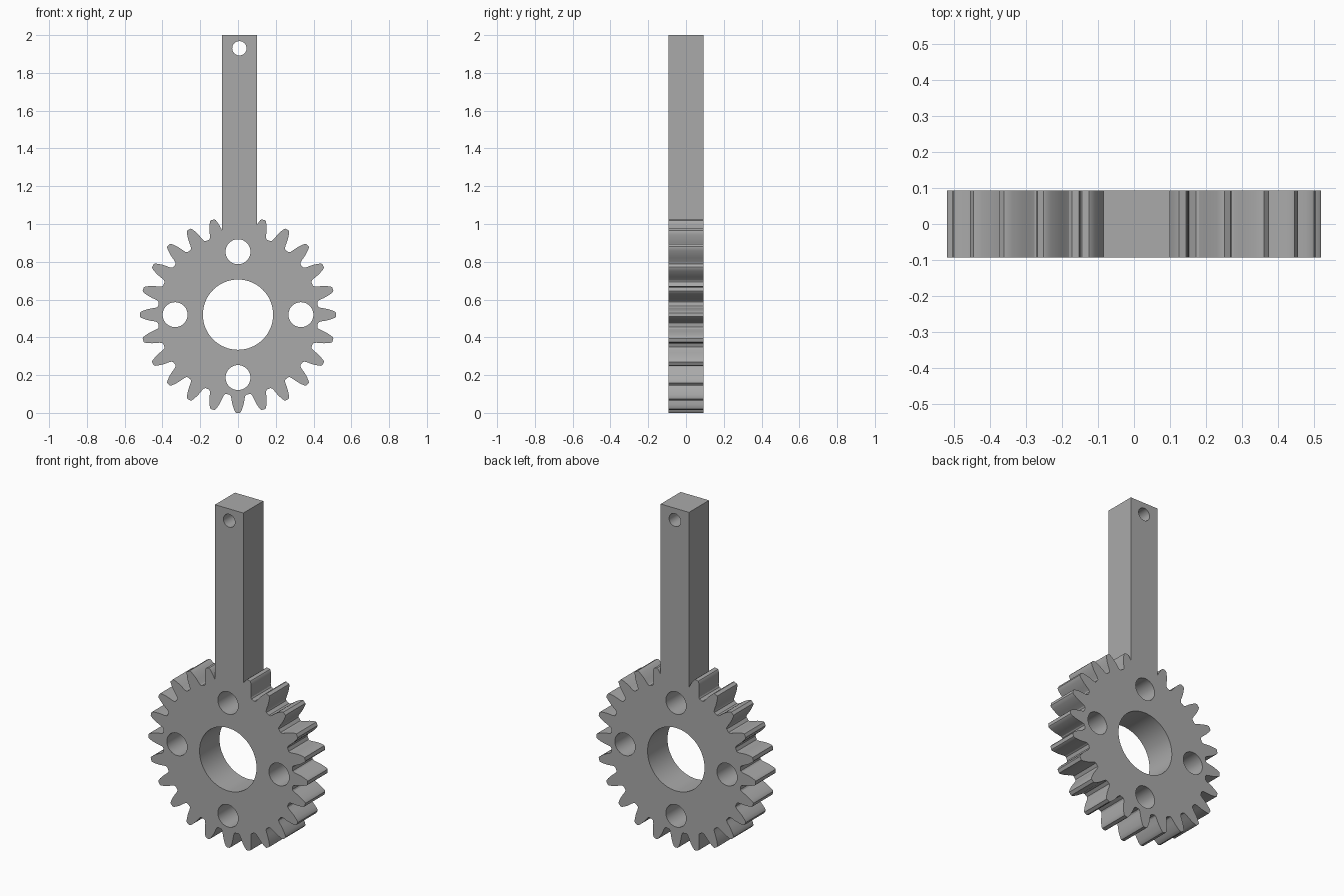
import bpy
import math

cube = bpy.data.objects.get("Cube")
if cube:
    bpy.data.objects.remove(cube)

TEETH = 24
CENTRE_Z = 0.52
HALF_DEPTH = 0.093
BAR_LEFT, BAR_RIGHT, BAR_TOP = -0.085, 0.1, 2.0

# Half of a tooth: (radius, degrees from the tooth centreline)
FLANK = [(0.425, 6.1), (0.431, 5.2), (0.443, 4.6), (0.46, 4.1),
         (0.48, 3.4), (0.5, 2.5), (0.515, 1.7), (0.52, 1.1)]
TOOTH = [(r, -a) for r, a in FLANK] + [(r, a) for r, a in reversed(FLANK)]


def polar(radius, degrees):
    t = math.radians(degrees)
    return radius * math.cos(t), CENTRE_Z + radius * math.sin(t)


def circle(x, z, radius, sides=48):
    steps = [2 * math.pi * i / sides for i in range(sides)]
    return [(x + radius * math.cos(t), z + radius * math.sin(t)) for t in steps]


def height_at(points, x):
    """Height where the outermost gear flank next to the bar reaches x."""
    for (x0, z0), (x1, z1) in zip(points, points[1:]):
        if min(x0, x1) <= x <= max(x0, x1) and x0 != x1 and z0 > CENTRE_Z:
            return z0 + (z1 - z0) * (x - x0) / (x1 - x0)
    return CENTRE_Z


# Gear rim walked anticlockwise from the bar's left edge round to its right edge
rim = [polar(r, 90 + 360 * k / TEETH + a)
       for k in range(TEETH + 1) for r, a in TOOTH]
left_z = height_at(rim, BAR_LEFT)
right_z = height_at(rim[::-1], BAR_RIGHT)
outline = [(x, z) for x, z in rim
           if z < CENTRE_Z or not BAR_LEFT <= x <= BAR_RIGHT]
outline = ([(BAR_LEFT, left_z)] + outline
           + [(BAR_RIGHT, right_z), (BAR_RIGHT, BAR_TOP), (BAR_LEFT, BAR_TOP)])

# Centre bore, four round holes and the hole at the end of the bar
loops = [outline, circle(0, CENTRE_Z, 0.186, 64)]
loops += [circle(*polar(0.333, 90 * k), 0.066) for k in range(4)]
loops.append(circle((BAR_LEFT + BAR_RIGHT) / 2, 1.93, 0.038, 32))

curve = bpy.data.curves.new("gear_with_handle", "CURVE")
curve.dimensions = "2D"
curve.fill_mode = "BOTH"
curve.extrude = HALF_DEPTH
for loop in loops:
    spline = curve.splines.new("POLY")
    spline.points.add(len(loop) - 1)
    for point, (x, z) in zip(spline.points, loop):
        point.co = (x, z, 0, 1)
    spline.use_cyclic_u = True

gear = bpy.data.objects.new("gear_with_handle", curve)
bpy.context.collection.objects.link(gear)
gear.rotation_euler.x = math.pi / 2

# Turn the extruded profile into a mesh
bpy.ops.object.select_all(action="DESELECT")
gear.select_set(True)
bpy.context.view_layer.objects.active = gear
bpy.ops.object.convert(target="MESH")
gear = bpy.context.object
bpy.ops.object.transform_apply(location=False, rotation=True, scale=False)
bpy.ops.object.mode_set(mode="EDIT")
bpy.ops.mesh.select_all(action="SELECT")
bpy.ops.mesh.remove_doubles(threshold=0.0001)
bpy.ops.mesh.normals_make_consistent(inside=False)
bpy.ops.object.mode_set(mode="OBJECT")
bpy.ops.object.shade_smooth_by_angle(angle=math.radians(25))

# Plain grey metal
grey = bpy.data.materials.new("grey")
grey.use_nodes = True
colour = (0.4, 0.4, 0.4, 1)
grey.diffuse_color = colour
grey.node_tree.nodes["Principled BSDF"].inputs["Base Color"].default_value = colour
gear.data.materials.clear()
gear.data.materials.append(grey)
